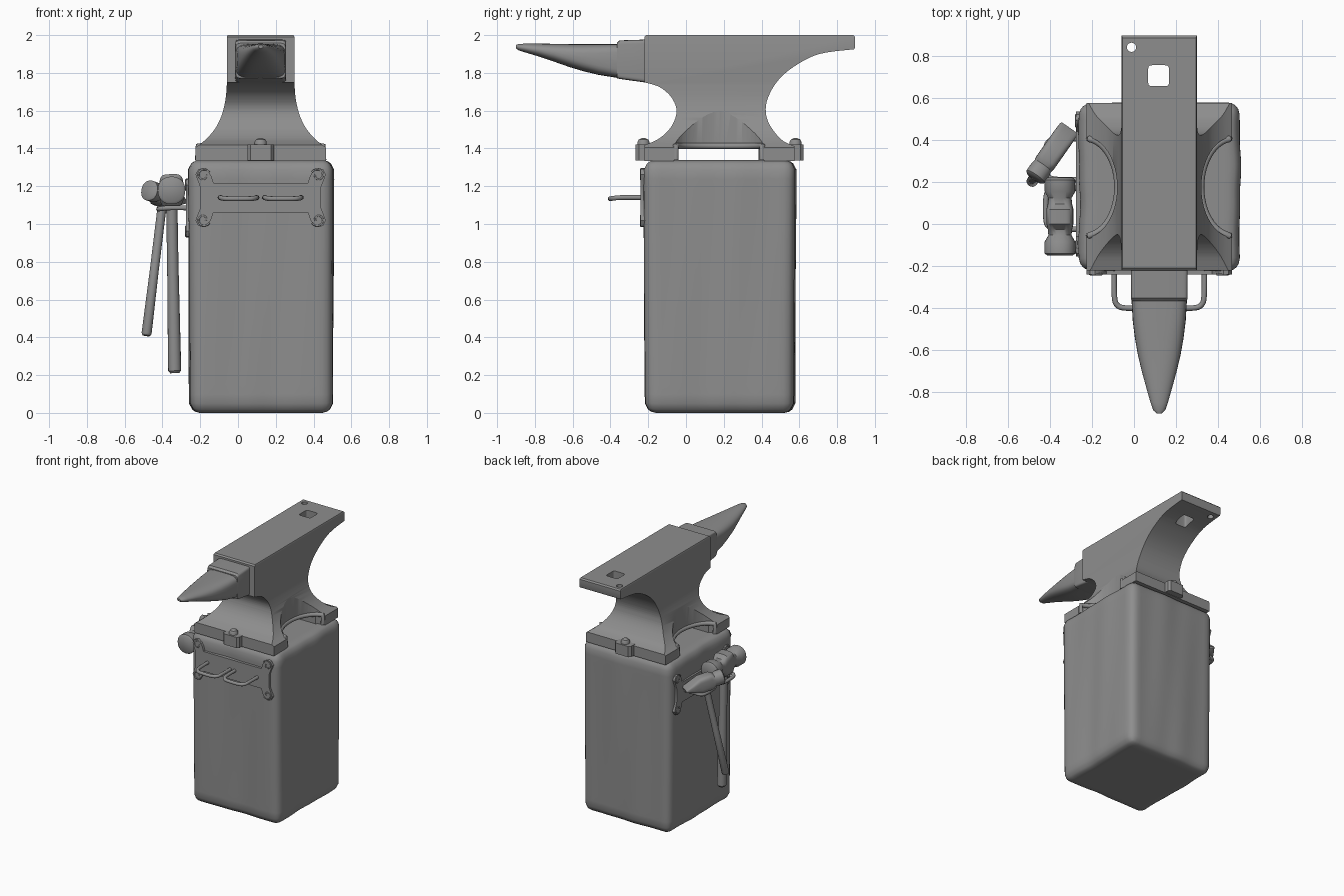
import bpy, bmesh, math
from mathutils import Vector, Matrix

if "Cube" in bpy.data.objects:
    bpy.data.objects.remove(bpy.data.objects["Cube"])

CX, CY = 0.12, 0.175          # anvil centre
I = Matrix.Identity(4)
DARK = bpy.data.materials.new('dark_grey')
DARK.diffuse_color = (0.27, 0.27, 0.27, 1)
DARK.use_nodes = True
DARK.node_tree.nodes["Principled BSDF"].inputs["Base Color"].default_value = DARK.diffuse_color


def finish(name, bm, angle=35, mat=I):
    bmesh.ops.recalc_face_normals(bm, faces=bm.faces)
    me = bpy.data.meshes.new(name)
    bm.to_mesh(me)
    bm.free()
    me.transform(mat)
    me.materials.append(DARK)
    ob = bpy.data.objects.new(name, me)
    bpy.context.collection.objects.link(ob)
    shade(ob, angle)
    return ob


def shade(ob, angle=35):
    bpy.ops.object.select_all(action='DESELECT')
    ob.select_set(True)
    bpy.context.view_layer.objects.active = ob
    bpy.ops.object.shade_smooth_by_angle(angle=math.radians(angle))


def loft(name, rings, angle=35, mat=I):
    bm = bmesh.new()
    vs = [[bm.verts.new(p) for p in r] for r in rings]
    n = len(vs[0])
    for a, b in zip(vs, vs[1:]):
        for i in range(n):
            bm.faces.new((a[i], a[(i + 1) % n], b[(i + 1) % n], b[i]))
    bm.faces.new(vs[0])
    bm.faces.new(vs[-1])
    return finish(name, bm, angle, mat)


def prism(name, pts, axis, lo, hi, mat=I):
    put = {'X': lambda a, b, h: (h, a, b), 'Y': lambda a, b, h: (a, h, b),
           'Z': lambda a, b, h: (a, b, h)}[axis]
    return loft(name, [[put(a, b, h) for a, b in pts] for h in (lo, hi)], mat=mat)


def rect(x0, x1, y0, y1):
    return [(x0, y0), (x1, y0), (x1, y1), (x0, y1)]


def ellipse(x, y, rx, ry, n=48, e=2):
    """Ellipse; e above 2 squares it off."""
    cs = [(math.cos(math.tau * i / n), math.sin(math.tau * i / n)) for i in range(n)]
    return [(x + rx * math.copysign(abs(c) ** (2 / e), c), y + ry * math.copysign(abs(s) ** (2 / e), s))
            for c, s in cs]


def lathe(name, prof, mat=I, n=24):
    return loft(name, [[(x, y, z) for x, y in ellipse(0, 0, r, r, n)] for r, z in prof], mat=mat)


def sections(name, secs, x=0, mat=I):
    """Rings along y: (y, half width, z low, z high, squareness)."""
    rings = [[(px, y, pz) for px, pz in ellipse(x, (z0 + z1) / 2, w, (z1 - z0) / 2, 32, e)]
             for y, w, z0, z1, e in secs]
    return loft(name, rings, 40, mat)


def spline(pts, steps=5):
    p = [Vector(q) for q in (pts[0], *pts, pts[-1])]
    out = []
    for a, b, c, d in zip(p, p[1:], p[2:], p[3:]):
        for i in range(steps):
            t = i / steps
            out.append(0.5 * (2 * b + (c - a) * t + (2 * a - 5 * b + 4 * c - d) * t * t
                              + (3 * b - a - 3 * c + d) * t ** 3))
    return out + [p[-1]]


def boolean(ob, cutter, op):
    m = ob.modifiers.new('cut', 'BOOLEAN')
    m.operation, m.object, m.solver = op, cutter, 'EXACT'
    bpy.context.view_layer.objects.active = ob
    bpy.ops.object.modifier_apply(modifier=m.name)
    bpy.data.objects.remove(cutter)


def tube(name, pts, r, mat=I):
    cu = bpy.data.curves.new(name, 'CURVE')
    cu.dimensions, cu.bevel_depth, cu.bevel_resolution, cu.use_fill_caps = '3D', r, 3, True
    cu.materials.append(DARK)
    sp = cu.splines.new('POLY')
    sp.points.add(len(pts) - 1)
    for q, p in zip(sp.points, pts):
        q.co = (*(mat @ Vector(p)), 1)
    ob = bpy.data.objects.new(name, cu)
    bpy.context.collection.objects.link(ob)
    bpy.ops.object.select_all(action='DESELECT')
    ob.select_set(True)
    bpy.context.view_layer.objects.active = ob
    bpy.ops.object.convert(target='MESH')
    shade(bpy.context.object, 50)


# stump: rounded block with a slightly hewn, uneven surface
bm = bmesh.new()
bmesh.ops.create_cube(bm, size=2)
bmesh.ops.subdivide_edges(bm, edges=bm.edges, cuts=26, use_grid_fill=True)
half, rad = Vector((0.38, 0.397, 0.669)), 0.06
for v in bm.verts:
    p = Vector(c * h for c, h in zip(v.co, half))
    q = Vector(max(-(h - rad), min(h - rad, c)) for c, h in zip(p, half))
    d = (p - q).normalized()
    a = math.atan2(p.y, p.x)
    p = q + d * rad
    wave = 1 + 0.009 * math.sin(5 * a + 1.2 * p.z) + 0.005 * math.sin(11 * a - 2 * p.z) + 0.012 * p.z
    v.co = (p.x * wave + 0.122, p.y * wave + 0.18, p.z + 0.669)
finish('stump', bm, 60)

# anvil body: side profile intersected with the flared front profile
heel = spline([(0.89, 1.925), (0.706, 1.90), (0.574, 1.835), (0.484, 1.756), (0.431, 1.66),
               (0.424, 1.58), (0.452, 1.51), (0.51, 1.443), (0.575, 1.412)])
throat = spline([(-0.22, 1.417), (-0.14, 1.454), (-0.077, 1.517), (-0.05, 1.597),
                 (-0.077, 1.67), (-0.14, 1.725), (-0.22, 1.75)])
side = [(-0.21, 2.0), (0.885, 2.0), (0.895, 1.99), (0.895, 1.935), *heel,
        (0.575, 1.333), (-0.22, 1.333), *throat, (-0.22, 1.99)]
flare = [(0.345, 1.33), *spline([(0.345, 1.405), (0.305, 1.435), (0.269, 1.47), (0.235, 1.515),
                                 (0.205, 1.58), (0.186, 1.66), (0.179, 1.74)]), (0.179, 1.99), (0.17, 2.01)]
front = [(CX + x, z) for x, z in flare] + [(CX - x, z) for x, z in reversed(flare)]
anvil = prism('anvil_body', [tuple(p) for p in side], 'X', -0.4, 0.7)
boolean(anvil, prism('cutter', front, 'Y', -0.5, 1.1), 'INTERSECT')
# side arcs, tunnel under the base, hardy hole and round hole
for s in (-1, 1):
    boolean(anvil, prism('cutter', ellipse(CX + s * 0.355, CY, 0.155, 0.24), 'Z', 1.2, 1.7), 'DIFFERENCE')
boolean(anvil, prism('cutter', rect(-0.04, 0.385, 1.2, 1.40), 'X', -0.6, 0.8), 'DIFFERENCE')
boolean(anvil, prism('cutter', ellipse(0.117, 0.705, 0.05, 0.05, 32, 7), 'Z', 1.7, 2.2), 'DIFFERENCE')
boolean(anvil, prism('cutter', ellipse(-0.012, 0.84, 0.022, 0.022, 20), 'Z', 1.8, 2.2), 'DIFFERENCE')
shade(anvil, 32)

# raised rims around the side arcs
for s, side_name in ((-1, 'left'), (1, 'right')):
    arc = []
    for i in range(25):
        t = math.radians(-82 + 164 * i / 24)
        arc.append((CX + s * (0.353 - 0.155 * math.cos(t)), CY + 0.232 * math.sin(t), 1.413))
    foot = [(*arc[k][:2], 1.34) for k in (0, -1)]
    tube('arc_rim_' + side_name, [foot[0], *arc, foot[1]], 0.016)

# bolt tabs and bolts, front and back
for where, f in (('front', lambda y: y), ('back', lambda y: 2 * CY + 0.005 - y)):
    tab = [(0.05, -0.19), (0.05, -0.25), (0.065, -0.268), (0.175, -0.268), (0.19, -0.25), (0.19, -0.19)]
    prism('bolt_tab_' + where, [(x, f(y)) for x, y in tab], 'Z', 1.336, 1.42)
    lathe('bolt_' + where, [(0.032, 1.40), (0.032, 1.435), (0.024, 1.448), (0.01, 1.454)],
          Matrix.Translation((CX, f(-0.225), 0)), 16)

# table step and horn
sections('horn_table', [(-0.20, 0.135, 1.747, 1.977, 16), (-0.352, 0.135, 1.768, 1.972, 14),
                        (-0.366, 0.131, 1.772, 1.958, 12)], CX)
sections('horn', [(-0.34, 0.133, 1.770, 1.953, 5), (-0.46, 0.126, 1.789, 1.953, 3.6),
                  (-0.54, 0.116, 1.808, 1.953, 3), (-0.62, 0.102, 1.832, 1.953, 2.6),
                  (-0.70, 0.083, 1.860, 1.954, 2.3), (-0.78, 0.061, 1.887, 1.955, 2.1),
                  (-0.85, 0.041, 1.908, 1.955, 2), (-0.885, 0.029, 1.919, 1.953, 2),
                  (-0.90, 0.012, 1.930, 1.948, 2)], CX)

# scrolled hook plates with two loops each, on the front and the left
quarter = [(0.25, 0.078), (0.262, 0.115), (0.278, 0.142), (0.305, 0.156), (0.33, 0.15), (0.345, 0.122),
           (0.335, 0.095), (0.318, 0.05)]
outline = [(sx * x, sz * z) for sx, sz, d in ((1, 1, 1), (1, -1, -1), (-1, -1, 1), (-1, 1, -1))
           for x, z in quarter[::d]]
for where, mat in (('front', Matrix.Translation((CX, -0.225, 1.14))),
                   ('left', Matrix.Translation((-0.262, 0.19, 1.085)) @ Matrix.Rotation(-math.pi / 2, 4, 'Z')
                    @ Matrix.Diagonal((1, 0.9, 1, 1)))):
    prism('hook_plate_' + where, outline, 'Y', -0.016, 0.03, mat)
    for s in (-1, 1):
        loop = spline([(0.02, 0.01, 0), (0.022, -0.12, 0), (0.035, -0.16, -0.004), (0.07, -0.174, -0.006),
                       (0.165, -0.174, -0.006), (0.2, -0.16, -0.004), (0.213, -0.12, 0), (0.215, 0.01, 0)])
        tube('hook_%s_%d' % (where, s), [(s * x, y, z) for x, y, z in loop], 0.013, mat)
        for t in (-1, 1):
            curl = []
            for i in range(17):
                a, r = math.radians(150 - 22 * i), 0.036 - 0.0014 * i
                curl.append((s * (0.303 + r * math.cos(a)), -0.014, t * (0.117 + r * math.sin(a))))
            tube('scroll_%s_%d_%d' % (where, s, t), curl, 0.005, mat)

# double-faced hammer hanging from the left plate
m1 = Matrix.Translation((-0.352, 0.035, 1.178)) @ Matrix.Rotation(math.radians(-1), 4, 'Y')
face = [(0.185, 0.06, 2.2), (0.175, 0.073, 2.2), (0.12, 0.073, 2.2), (0.088, 0.055, 2.4), (0.06, 0.058, 3)]
prof = [(-y, w, w, e) for y, w, e in face] + [(-0.035, 0.064, 0.086, 4), (0.035, 0.064, 0.086, 4)] \
    + [(y, w, w, e) for y, w, e in face[::-1]]
sections('sledge_head', [(y, w, -h, h, e) for y, w, h, e in prof], mat=m1)
lathe('sledge_handle', [(0.03, 0.03), (0.03, -0.4), (0.034, -0.85), (0.034, -0.955), (0.024, -0.968)], m1, 16)

# cross-peen hammer, turned and leaning
m2 = Matrix.Translation((-0.395, 0.33, 1.15)) @ Matrix.Rotation(math.radians(-35), 4, 'Z') \
    @ Matrix.Rotation(math.radians(-12), 4, 'X')
peen = [(-0.14, 0.042, 0.042, 2.2), (-0.132, 0.052, 0.054, 2.2), (-0.09, 0.052, 0.054, 2.2),
        (-0.07, 0.048, 0.046, 2.5), (-0.045, 0.052, 0.06, 4), (0.04, 0.052, 0.06, 4),
        (0.10, 0.052, 0.035, 4), (0.15, 0.05, 0.014, 4), (0.158, 0.046, 0.006, 4)]
sections('cross_peen_head', [(y, w, -h, h, e) for y, w, h, e in peen], mat=m2)
lathe('cross_peen_handle', [(0.024, 0.03), (0.024, -0.4), (0.027, -0.745), (0.02, -0.757)], m2, 16)
